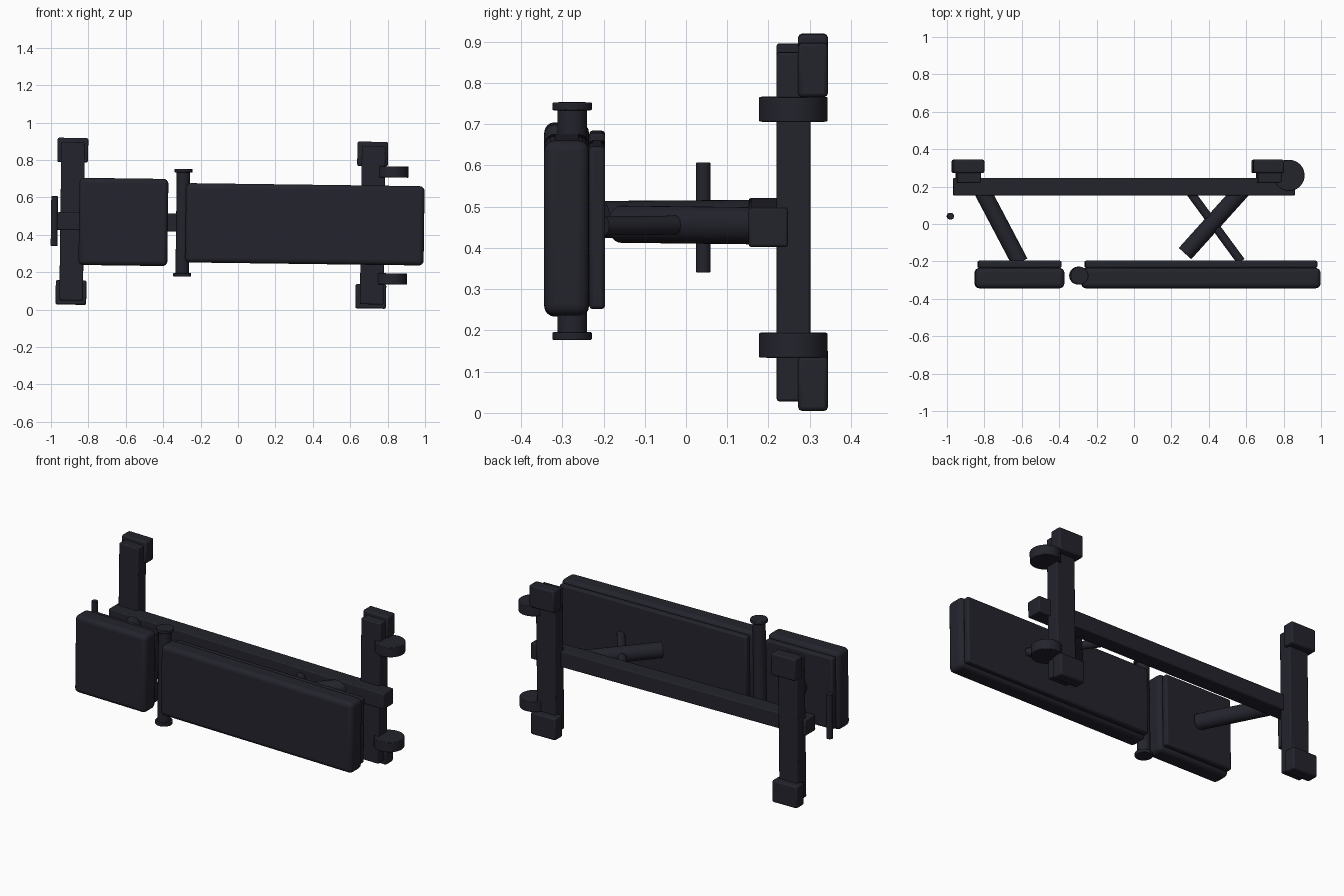
import bpy, math
from mathutils import Matrix, Vector

cube = bpy.data.objects.get("Cube")
if cube:
    bpy.data.objects.remove(cube, do_unlink=True)

# Single dark finish
DARK = (0.017, 0.017, 0.026, 1.0)
mat = bpy.data.materials.new("dark charcoal")
mat.use_nodes = True
mat.diffuse_color = DARK
bsdf = mat.node_tree.nodes["Principled BSDF"]
bsdf.inputs["Base Color"].default_value = DARK
bsdf.inputs["Roughness"].default_value = 0.6

ZC = 0.461  # height of the bench's centre line
# The bench lies on its side with a slight lean about y
LEAN = (Matrix.Translation((0, 0, ZC)) @ Matrix.Rotation(0.013, 4, 'Y')
        @ Matrix.Translation((0, 0, -ZC)))


def finish(name, bevel, segments):
    ob = bpy.context.object
    ob.name = ob.data.name = name
    ob.data.materials.append(mat)
    ob.data.transform(LEAN @ ob.matrix_basis)
    ob.matrix_basis = Matrix.Identity(4)
    if bevel:
        mod = ob.modifiers.new("rounded edges", 'BEVEL')
        mod.width, mod.segments = bevel, segments
        mod.limit_method = 'ANGLE'
    bpy.ops.object.shade_smooth_by_angle(angle=math.radians(35))
    return ob


def box(name, x, y, z, bevel=0.006, segments=2):
    """Rounded box from (min, max) ranges."""
    bpy.ops.mesh.primitive_cube_add(size=1)
    ob = bpy.context.object
    spans = (x, y, z)
    ob.matrix_basis = (Matrix.Translation([(a + b) / 2 for a, b in spans])
                       @ Matrix.Diagonal([b - a for a, b in spans] + [1]))
    return finish(name, bevel, segments)


def tube(name, start, end, radius, bevel=0.0, sides=32):
    """Solid cylinder between two points."""
    a, b = Vector(start), Vector(end)
    bpy.ops.mesh.primitive_cylinder_add(vertices=sides, radius=radius, depth=(b - a).length)
    ob = bpy.context.object
    ob.matrix_basis = (Matrix.Translation((a + b) / 2)
                       @ (b - a).to_track_quat('Z', 'Y').to_matrix().to_4x4())
    return finish(name, bevel, 2)


def mid(half):
    return (ZC - half, ZC + half)


# Cushions with their backing boards
box("back_cushion", (-0.28, 0.995), (-0.344, -0.235), mid(0.212), 0.026, 4)
box("back_board", (-0.263, 0.978), (-0.235, -0.196), mid(0.197), 0.009)
box("seat_cushion", (-0.85, -0.375), (-0.344, -0.235), mid(0.233), 0.026, 4)
box("seat_board", (-0.835, -0.39), (-0.235, -0.196), mid(0.213), 0.009)

# Main beam
box("main_beam", (-0.967, 0.86), (0.152, 0.247), mid(0.0475))

# Floor crossbars with end feet
for end, bar_x, foot_x in (("front", -0.887, -0.888), ("rear", 0.720, 0.715)):
    box(end + "_crossbar", (bar_x - 0.063, bar_x + 0.063), (0.22, 0.302), mid(0.423))
    for side, s in (("upper", 1), ("lower", -1)):
        z = sorted((ZC + s * 0.315, ZC + s * 0.446))
        box(f"{end}_{side}_foot", (foot_x - 0.082, foot_x + 0.082), (0.272, 0.344), z, 0.009)

# Transport wheels beside the rear crossbar
for side, s in (("upper", 1), ("lower", -1)):
    tube(side + "_wheel", (0.825, 0.26, ZC + s * 0.256), (0.825, 0.26, ZC + s * 0.316),
         0.083, 0.003, 48)

# Support struts between beam and cushions
tube("seat_post", (-0.826, 0.205, ZC), (-0.61, -0.205, ZC), 0.045)
tube("back_brace", (0.273, -0.158, ZC), (0.595, 0.20, ZC), 0.045)
tube("back_thin_brace", (0.285, 0.19, ZC), (0.572, -0.20, ZC), 0.023)

# Leg roller between the cushions, with end flanges
tube("leg_roller", (-0.295, -0.276, ZC - 0.28), (-0.295, -0.276, ZC + 0.28), 0.036)
for side, s in (("upper", 1), ("lower", -1)):
    tube(side + "_roller_flange", (-0.295, -0.276, ZC + s * 0.269),
         (-0.295, -0.276, ZC + s * 0.288), 0.048, 0.003)

# Separate grip rod at the seat end
tube("grip_rod", (-0.982, 0.042, ZC - 0.133), (-0.982, 0.042, ZC + 0.133), 0.018, 0.002, 24)
